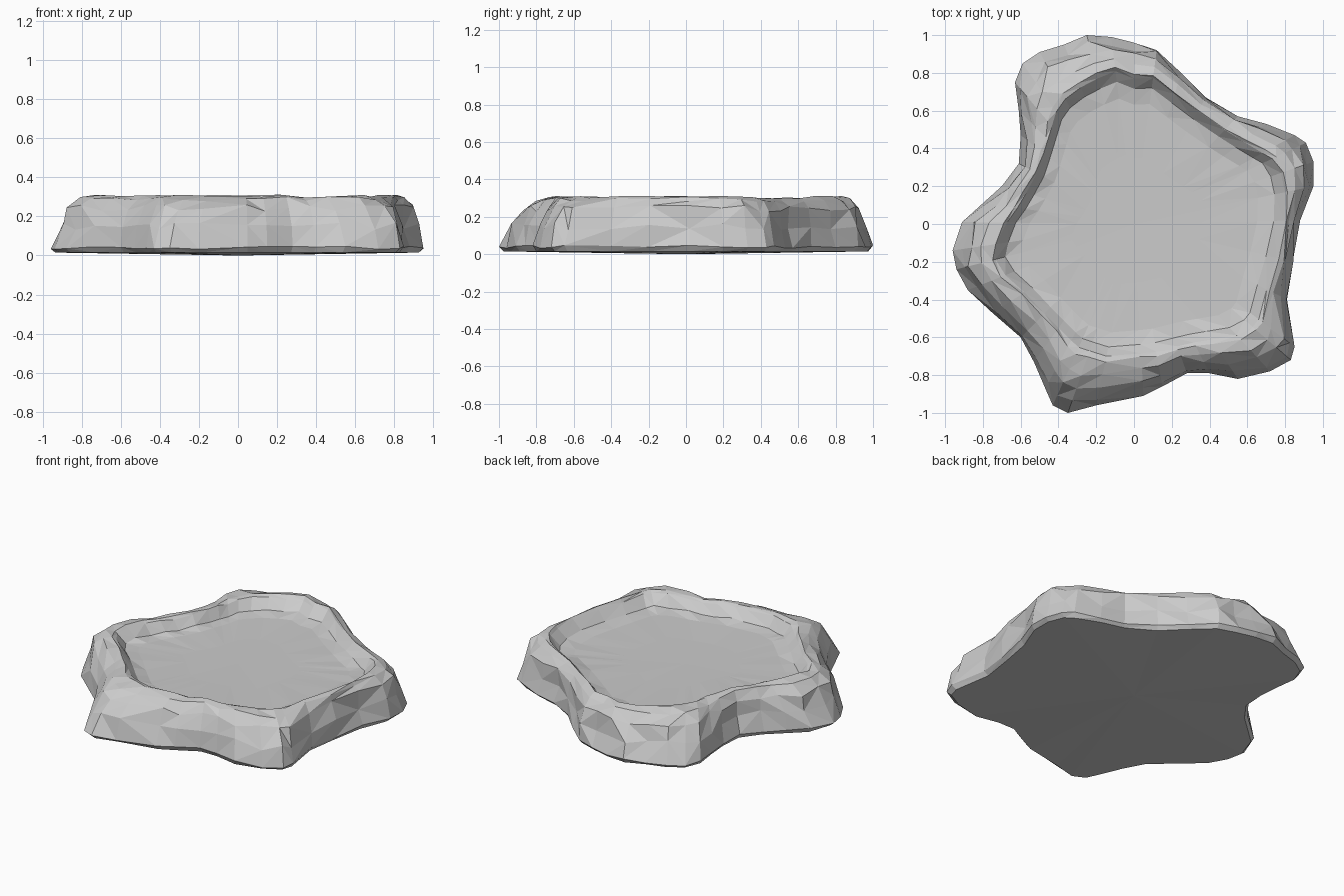
import bpy, bmesh, math, random
from mathutils import Vector

if "Cube" in bpy.data.objects:
    bpy.data.objects.remove(bpy.data.objects["Cube"])

random.seed(4)

# Footprint seen from above, and the inner edge of the rim
OUTER = [(.95, .2), (.95, .33), (.91, .43), (.85, .47), (.7, .53), (.55, .57), (.38, .67),
         (.25, .8), (.12, .92), (0, .96), (-.12, .99), (-.25, 1), (-.37, .95), (-.5, .91),
         (-.59, .85), (-.63, .75), (-.61, .6), (-.6, .47), (-.61, .32), (-.7, .2), (-.8, .11),
         (-.91, .01), (-.96, -.14), (-.94, -.24), (-.88, -.35), (-.75, -.47), (-.6, -.6),
         (-.53, -.73), (-.47, -.87), (-.43, -.96), (-.35, -1), (-.2, -.96), (.05, -.91),
         (.15, -.86), (.28, -.79), (.4, -.79), (.55, -.82), (.72, -.78), (.83, -.72),
         (.85, -.65), (.81, -.4), (.84, -.2), (.88, .02)]
INNER = [(.8, .2), (.76, .33), (.62, .41), (.4, .55), (.08, .79), (0, .77), (-.1, .81),
         (-.24, .75), (-.35, .68), (-.41, .6), (-.47, .4), (-.52, .25), (-.62, .08),
         (-.7, -.03), (-.74, -.22), (-.6, -.34), (-.45, -.5), (-.3, -.65), (-.15, -.7),
         (.1, -.68), (.3, -.63), (.6, -.58), (.68, -.48), (.71, -.3), (.78, -.1), (.8, .05)]


def radius(poly, ang):
    """Distance from the centre to a star-shaped outline along one direction."""
    d = Vector((math.cos(ang), math.sin(ang)))
    best = 0
    for i, a in enumerate(poly):
        a, b = Vector(a), Vector(poly[(i + 1) % len(poly)])
        e = b - a
        den = d.cross(e)
        if abs(den) > 1e-9:
            r, u = a.cross(e) / den, a.cross(d) / den
            if r > 0 and -1e-6 <= u <= 1 + 1e-6:
                best = max(best, r)
    return best


# Directions follow the footprint points so that its corners stay crisp
ANGLES = [math.atan2(y, x) for x, y in OUTER]

# (blend from footprint to inner rim, scale, height, roughness)
RINGS = [(0, .975, .015, 0), (0, 1, .04, .008), (.17, 1, .15, .02), (.36, 1, .245, .018),
         (.62, 1, .29, .012), (.9, 1, .304, .008), (1, 1, .292, .008),
         (1, .93, .235, .008), (1, .82, .222, .002), (1, .45, .217, 0)]

bm = bmesh.new()
rings = []
for blend, scale, z, rough in RINGS:
    ring = []
    for a in ANGLES:
        ro, ri = radius(OUTER, a), radius(INNER, a)
        r = (ro + (ri - ro) * blend) * scale
        if 0 < blend < 1:
            r += random.uniform(-rough, rough)
        h = z + random.uniform(-rough, rough)
        ring.append(bm.verts.new((r * math.cos(a), r * math.sin(a), h)))
    rings.append(ring)

# Irregular triangles between rings
n = len(ANGLES)
for lo, hi in zip(rings, rings[1:]):
    for i in range(n):
        j = (i + 1) % n
        if random.random() < .5:
            tris = ((lo[i], lo[j], hi[j]), (lo[i], hi[j], hi[i]))
        else:
            tris = ((lo[i], lo[j], hi[i]), (lo[j], hi[j], hi[i]))
        for t in tris:
            bm.faces.new(t)

# Underside and basin floor
for ring, z in ((rings[0], 0), (rings[-1], .215)):
    c = bm.verts.new((0, 0, z))
    for i in range(n):
        bm.faces.new((ring[i], ring[(i + 1) % n], c))
bmesh.ops.recalc_face_normals(bm, faces=bm.faces)

mesh = bpy.data.meshes.new("rock_basin")
bm.to_mesh(mesh)
bm.free()
bpy.context.collection.objects.link(bpy.data.objects.new("rock_basin", mesh))
